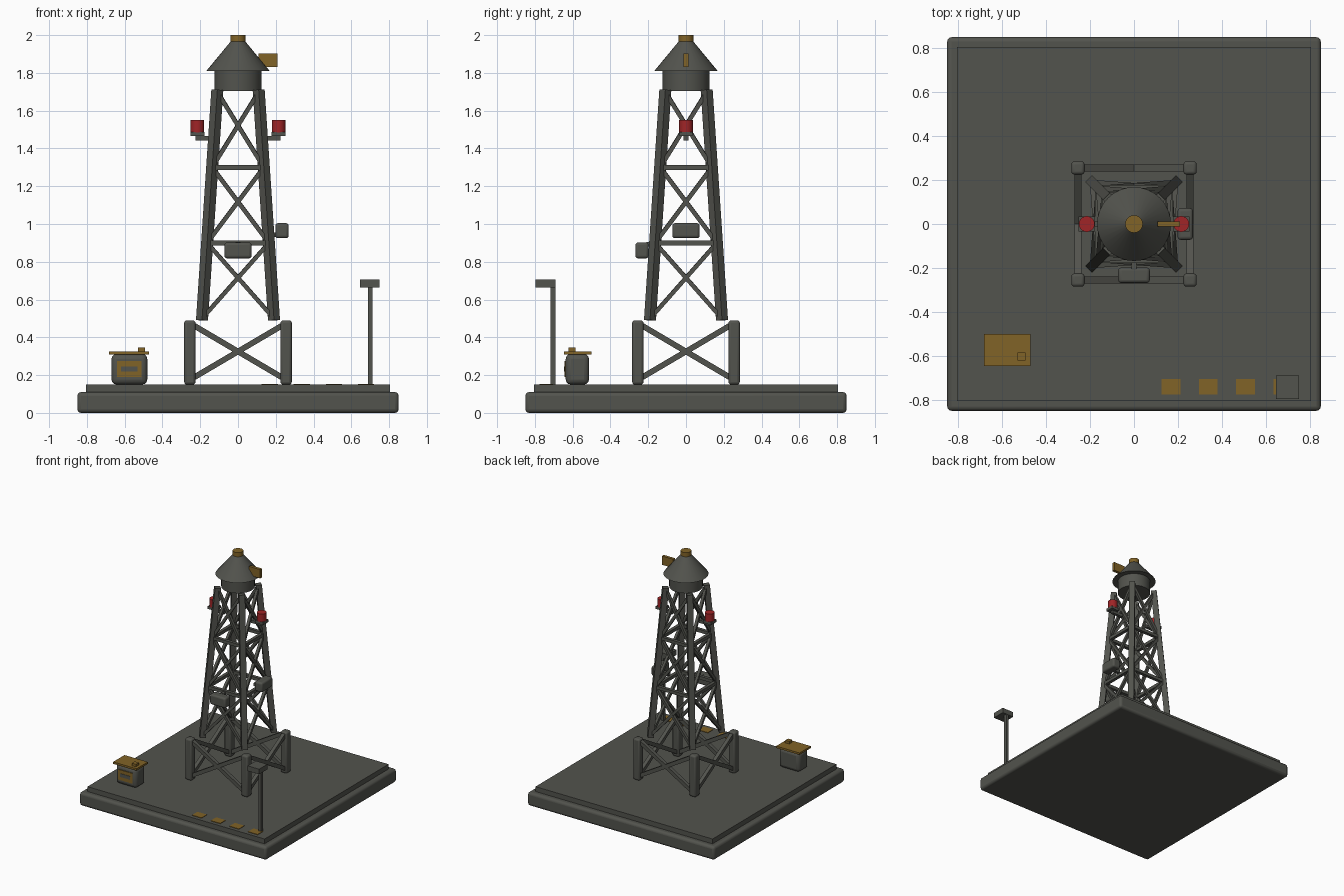
import bpy
from mathutils import Vector

cube = bpy.data.objects.get("Cube")
if cube:
    bpy.data.objects.remove(cube, do_unlink=True)


def material(name, rgb):
    m = bpy.data.materials.new(name)
    m.use_nodes = True
    m.diffuse_color = (*rgb, 1)
    m.node_tree.nodes["Principled BSDF"].inputs["Base Color"].default_value = (*rgb, 1)
    return m


GREY = material("dark grey steel", (0.085, 0.087, 0.075))
GOLD = material("dull gold", (0.22, 0.125, 0.02))
RED = material("signal red", (0.35, 0.018, 0.02))


def finish(name, mat, bevel=0, smooth=False):
    ob = bpy.context.object
    ob.name = name
    ob.data.materials.append(mat)
    if bevel:
        mod = ob.modifiers.new("rounded edges", 'BEVEL')
        mod.width = bevel
        mod.segments = 3
    if smooth or bevel:
        bpy.ops.object.shade_smooth_by_angle(angle=0.6)
    return ob


def box(name, lo, hi, mat=GREY, bevel=0):
    lo, hi = Vector(lo), Vector(hi)
    bpy.ops.mesh.primitive_cube_add(size=1, location=(lo + hi) / 2)
    bpy.context.object.scale = hi - lo
    bpy.ops.object.transform_apply(location=False, rotation=False, scale=True)
    return finish(name, mat, bevel)


def beam(name, a, b, width):
    a, b = Vector(a), Vector(b)
    bpy.ops.mesh.primitive_cube_add(size=1, location=(a + b) / 2)
    ob = bpy.context.object
    ob.scale = (width, width, (b - a).length)
    ob.rotation_euler = (b - a).to_track_quat('Z', 'Y').to_euler()
    return finish(name, GREY)


def cone(name, x, z0, z1, r0, r1, mat=GREY, sides=32):
    bpy.ops.mesh.primitive_cone_add(vertices=sides, radius1=r0, radius2=r1,
                                    depth=z1 - z0, location=(x, 0, (z0 + z1) / 2))
    return finish(name, mat, smooth=True)


CORNERS = [(1, 1), (-1, 1), (-1, -1), (1, -1)]
SIDES = list(zip(CORNERS, CORNERS[1:] + CORNERS[:1]))


def at(corner, half, z):
    return (corner[0] * half, corner[1] * half, z)


def cross_braces(name, w0, z0, w1, z1, width):
    for p, q in SIDES:
        beam(name, at(p, w0, z0), at(q, w1, z1), width)
        beam(name, at(q, w0, z0), at(p, w1, z1), width)


# Platform
box("platform_base", (-0.85, -0.85, 0), (0.85, 0.85, 0.11), bevel=0.02)
box("platform_deck", (-0.805, -0.805, 0.105), (0.805, 0.805, 0.15))

# Lower stand
for sx, sy in CORNERS:
    x, y = sx * 0.255, sy * 0.255
    box("stand_post", (x - 0.03, y - 0.03, 0.15), (x + 0.03, y + 0.03, 0.49), bevel=0.014)
cross_braces("stand_brace", 0.255, 0.175, 0.255, 0.475, 0.03)


# Tapering lattice tower
def half_width(z):
    return 0.19 - (z - 0.5) / 15


for c in CORNERS:
    beam("tower_leg", at(c, half_width(0.49), 0.49), at(c, half_width(1.71), 1.71), 0.045)
for z in (0.5, 0.9, 1.3):
    cross_braces("tower_brace", half_width(z), z, half_width(z + 0.4), z + 0.4, 0.022)
for z in (0.9, 1.3):
    for p, q in SIDES:
        beam("tower_ring", at(p, half_width(z), z), at(q, half_width(z), z), 0.026)

# Head with conical roof
cone("head_drum", 0, 1.705, 1.82, 0.125, 0.125)
cone("head_roof", 0, 1.81, 1.965, 0.168, 0.04)
cone("roof_cap", 0, 1.96, 2.0, 0.04, 0.04, GOLD)
box("roof_vane", (0.108, -0.012, 1.83), (0.21, 0.012, 1.902), GOLD)

# Warning lights on brackets
for s in (-1, 1):
    xs = sorted((s * 0.12, s * 0.225))
    box("light_arm", (xs[0], -0.012, 1.443), (xs[1], 0.012, 1.467))
    x = s * 0.215
    box("light_seat", (x - 0.037, -0.034, 1.465), (x + 0.037, 0.034, 1.487))
    cone("warning_light", x, 1.485, 1.55, 0.036, 0.036, RED, 24)

# Equipment boxes on the tower
box("front_equipment_box", (-0.072, -0.268, 0.818), (0.072, -0.198, 0.902), bevel=0.014)
box("front_box_mount", (-0.012, -0.21, 0.88), (0.012, -0.16, 0.904))
box("left_equipment_box", (0.198, -0.072, 0.925), (0.268, 0.072, 1.005), bevel=0.014)
box("left_box_mount", (0.15, -0.012, 0.93), (0.21, 0.012, 0.955))

# Cabinet with lid and panel
box("cabinet_body", (-0.67, -0.637, 0.15), (-0.48, -0.513, 0.312), bevel=0.028)
box("cabinet_lid", (-0.682, -0.647, 0.31), (-0.47, -0.5, 0.326), GOLD)
box("lid_knob", (-0.53, -0.622, 0.325), (-0.493, -0.585, 0.347), GOLD)
box("cabinet_panel", (-0.64, -0.642, 0.19), (-0.512, -0.635, 0.274), GOLD)
box("panel_slot", (-0.62, -0.645, 0.218), (-0.532, -0.64, 0.246))

# Lamp post
box("lamp_pole", (0.688, -0.718, 0.15), (0.712, -0.692, 0.68))
box("lamp_head", (0.645, -0.797, 0.664), (0.75, -0.69, 0.706))

# Painted deck markings
for i in range(4):
    x = 0.125 + i * 0.17
    box("deck_marking", (x, -0.775, 0.148), (x + 0.086, -0.705, 0.154), GOLD)
